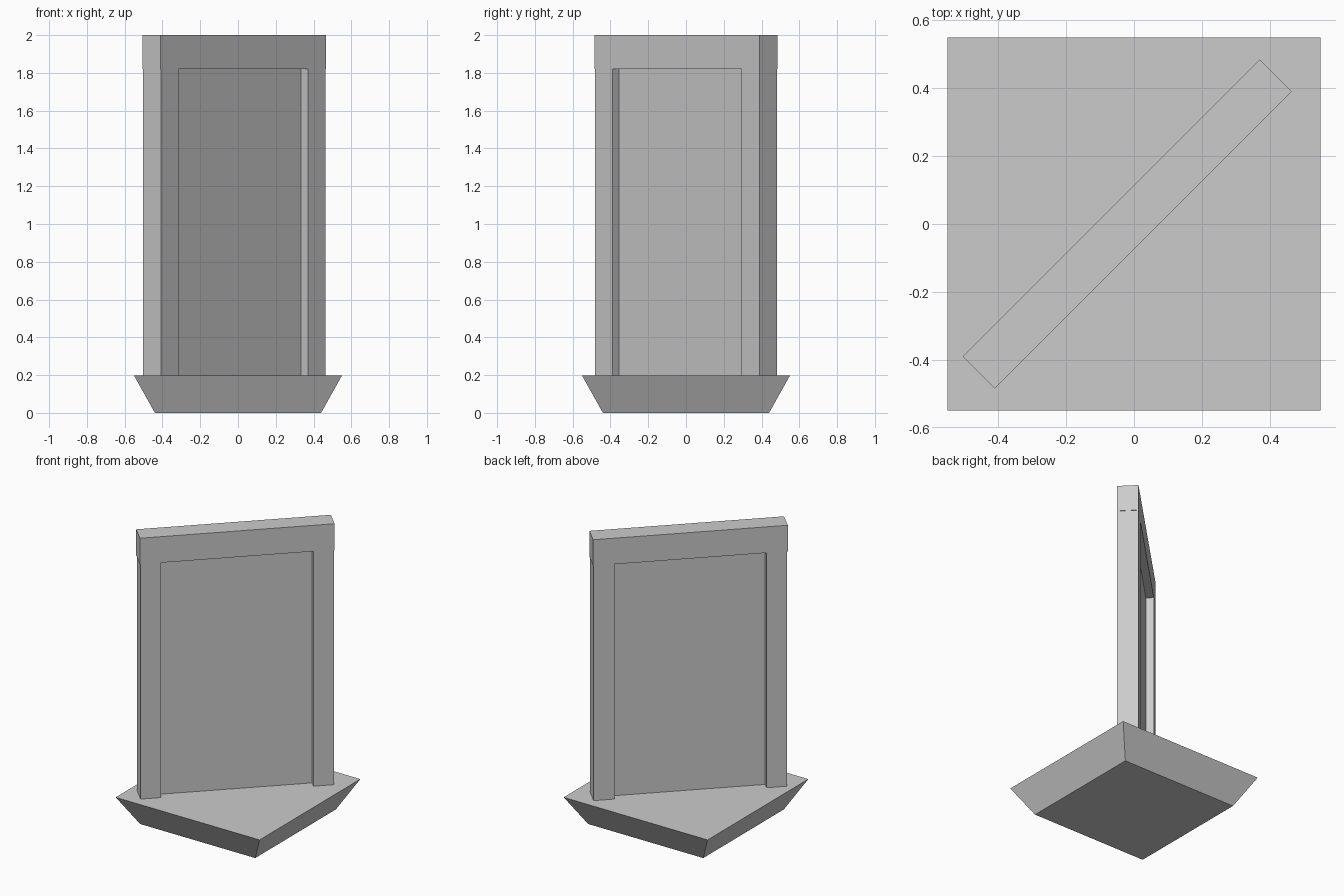
import bpy, bmesh
from math import radians
from mathutils import Matrix

if "Cube" in bpy.data.objects:
    bpy.data.objects.remove(bpy.data.objects["Cube"])

BASE_TOP = 0.197
# Frame space: u runs along the diagonal, v across its thickness
TURN = Matrix.Rotation(radians(45), 4, 'Z')


def add_object(name, bm):
    mesh = bpy.data.meshes.new(name)
    bm.to_mesh(mesh)
    bm.free()
    obj = bpy.data.objects.new(name, mesh)
    bpy.context.collection.objects.link(obj)
    return obj


def box(name, u, v, z):
    """Box given by (min, max) ranges, turned onto the base diagonal."""
    bm = bmesh.new()
    bmesh.ops.create_cube(bm, size=1)
    for vert in bm.verts:
        for i, (lo, hi) in enumerate((u, v, z)):
            vert.co[i] = lo if vert.co[i] < 0 else hi
    obj = add_object(name, bm)
    obj.matrix_world = TURN
    return obj


# Flared square base
bm = bmesh.new()
bmesh.ops.create_cube(bm, size=1)
for vert in bm.verts:
    top = vert.co.z > 0
    half = 0.55 if top else 0.44
    vert.co.x *= 2 * half
    vert.co.y *= 2 * half
    vert.co.z = BASE_TOP if top else 0
add_object("base", bm)

# Upright posts, the right one running up to the top of the beam
V = (-0.053, 0.081)
box("left_post", (-0.629, -0.498), V, (BASE_TOP, 1.82))
box("right_post", (0.47, 0.602), V, (BASE_TOP, 1.999))

# Top beam across both posts
box("top_beam", (-0.633, 0.605), V, (1.82, 2.0))

# Thin panel recessed on both sides
box("panel", (-0.5, 0.472), (-0.003, 0.031), (BASE_TOP, 1.822))
